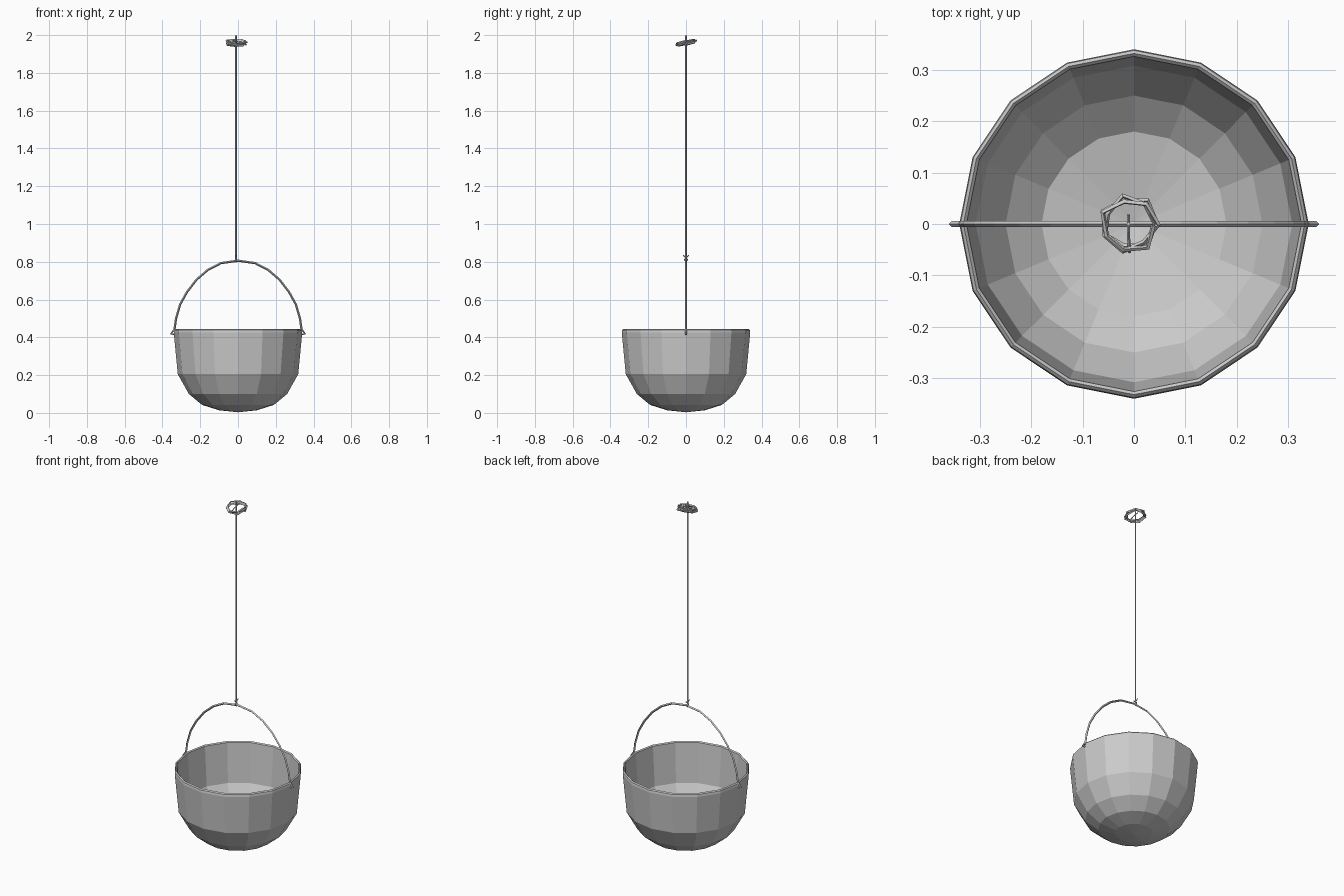
import bpy, bmesh, math
from mathutils import Vector, Matrix

if "Cube" in bpy.data.objects:
    bpy.data.objects.remove(bpy.data.objects["Cube"])

SIDES = 16


def lathe(name, profile, sides):
    """Revolve (radius, z) points about z; radius 0 makes a pole."""
    bm = bmesh.new()
    rings = []
    for r, z in profile:
        if r == 0:
            rings.append([bm.verts.new((0, 0, z))] * sides)
        else:
            rings.append([bm.verts.new((r * math.cos(math.tau * i / sides),
                                        r * math.sin(math.tau * i / sides), z))
                          for i in range(sides)])
    for a, b in zip(rings, rings[1:]):
        for i in range(sides):
            j = (i + 1) % sides
            bm.faces.new(list(dict.fromkeys((a[i], a[j], b[j], b[i]))))
    bmesh.ops.recalc_face_normals(bm, faces=bm.faces)
    mesh = bpy.data.meshes.new(name)
    bm.to_mesh(mesh)
    bm.free()
    obj = bpy.data.objects.new(name, mesh)
    bpy.context.collection.objects.link(obj)
    return obj


def wire(name, points, radius, cyclic=False):
    """Thin four-sided wire along a path, converted to a mesh."""
    cu = bpy.data.curves.new(name, 'CURVE')
    cu.dimensions = '3D'
    cu.bevel_depth = radius
    cu.bevel_resolution = 0
    cu.use_fill_caps = True
    sp = cu.splines.new('POLY')
    sp.points.add(len(points) - 1)
    for p, co in zip(sp.points, points):
        p.co = (*co, 1)
    sp.use_cyclic_u = cyclic
    obj = bpy.data.objects.new(name, cu)
    bpy.context.collection.objects.link(obj)
    bpy.ops.object.select_all(action='DESELECT')
    obj.select_set(True)
    bpy.context.view_layer.objects.active = obj
    bpy.ops.object.convert(target='MESH')
    for poly in obj.data.polygons:
        poly.use_smooth = False
    return obj


# Round-bottomed pot with a thin wall and rolled rim
lathe("pot", [(0, 0.003), (0.10, 0.014), (0.19, 0.042), (0.26, 0.10), (0.319, 0.205),
              (0.34, 0.425), (0.338, 0.438), (0.332, 0.444), (0.326, 0.438),
              (0.308, 0.21), (0.25, 0.112), (0.18, 0.055), (0, 0.018)], SIDES)

# Bail handle, half an arc mirrored about x, with hooked ends
half = [(0.338, 0.43), (0.328, 0.50), (0.306, 0.575), (0.27, 0.64), (0.22, 0.705),
        (0.16, 0.757), (0.09, 0.793)]
arc = [(-x, 0, z) for x, z in half] + [(0, 0, 0.806)] + [(x, 0, z) for x, z in reversed(half)]
wire("handle", arc, 0.006)
for side, s in (("left", -1), ("right", 1)):
    wire("handle_hook_" + side,
         [(s * x, 0, z) for x, z in [(0.338, 0.44), (0.355, 0.419), (0.325, 0.415)]], 0.006)

# Long hanging wire, hooked under the handle
wire("hanging_wire", [(-0.011, 0, 0.80), (-0.011, 0, 1.998)], 0.0045)
wire("lower_hook", [(-0.011, 0.016, 0.835), (-0.011, -0.010, 0.812),
                    (-0.011, 0, 0.797), (-0.011, 0.010, 0.812), (-0.011, -0.016, 0.835)], 0.003)

# Tilted coil of wire at the top
tilt = Matrix.Rotation(math.radians(14), 3, 'X')
coil = []
for i in range(22):
    a = math.tau * i / 7
    r = 0.052 + 0.006 * math.sin(i * 2.3)
    coil.append(tilt @ Vector((r * math.cos(a), r * math.sin(a), -0.011 + 0.001 * i))
                + Vector((-0.009, 0, 1.96)))
wire("top_coil", coil, 0.005)

# Small eye joining the hanging wire to the coil
wire("top_eye", [(-0.009, -0.056, 1.948), (-0.011, -0.015, 1.965),
                 (-0.011, 0.018, 1.97)], 0.003)
